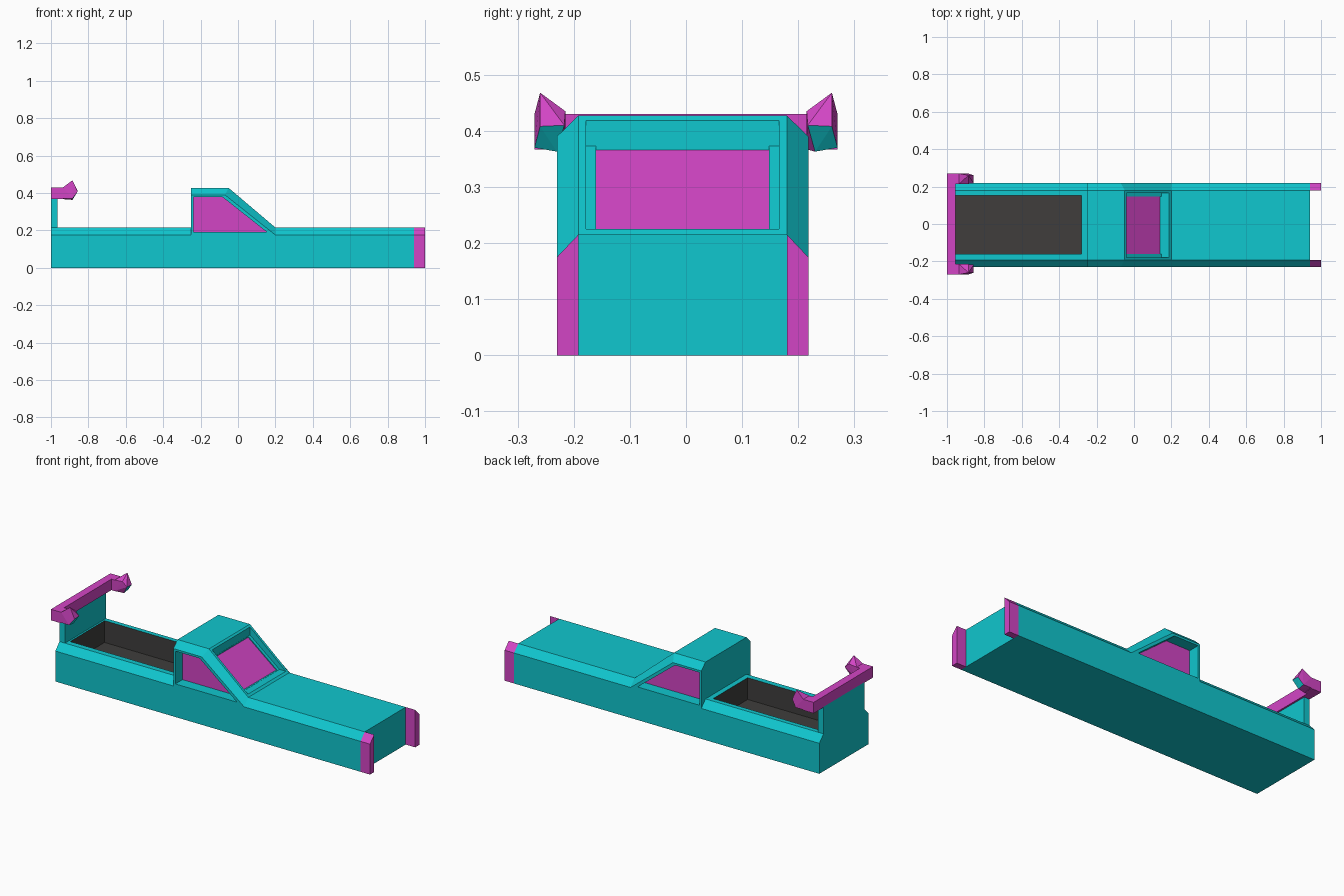
import bpy, bmesh

if "Cube" in bpy.data.objects:
    bpy.data.objects.remove(bpy.data.objects["Cube"])


def material(name, rgb):
    m = bpy.data.materials.new(name)
    m.diffuse_color = (*rgb, 1)
    m.use_nodes = True
    m.node_tree.nodes["Principled BSDF"].inputs["Base Color"].default_value = m.diffuse_color
    return m


MATS = [material("teal", (0.005, 0.57, 0.62)),
        material("dark_grey", (0.05, 0.048, 0.046)),
        material("magenta", (0.65, 0.06, 0.56))]


def finish(name, bm, mat):
    """mat is a slot index or a function (normal, centre) -> slot index."""
    bmesh.ops.recalc_face_normals(bm, faces=bm.faces)
    bm.normal_update()
    for f in bm.faces:
        f.material_index = mat(f.normal, f.calc_center_median()) if callable(mat) else mat
    me = bpy.data.meshes.new(name)
    bm.to_mesh(me)
    bm.free()
    for m in MATS:
        me.materials.append(m)
    ob = bpy.data.objects.new(name, me)
    bpy.context.collection.objects.link(ob)
    return ob


def loft(name, sections, mat=0):
    """Join (y, xz profile) sections along y and cap the ends."""
    bm = bmesh.new()
    rings = [[bm.verts.new((x, y, z)) for x, z in prof] for y, prof in sections]
    n = len(rings[0])
    for a, b in zip(rings, rings[1:]):
        for i in range(n):
            j = (i + 1) % n
            bm.faces.new((a[i], a[j], b[j], b[i]))
    bm.faces.new(rings[0])
    bm.faces.new(rings[-1])
    return finish(name, bm, mat)


def rect(x0, x1, z0, z1):
    return [(x0, z0), (x1, z0), (x1, z1), (x0, z1)]


def cut(target, cutter):
    cutter.hide_render = True
    mod = target.modifiers.new("cut", 'BOOLEAN')
    mod.operation = 'DIFFERENCE'
    mod.solver = 'EXACT'
    mod.object = cutter
    bpy.context.view_layer.objects.active = target
    bpy.ops.object.modifier_apply(modifier=mod.name)
    bpy.data.objects.remove(cutter)


# Body shell: one side profile, with bevelled shoulders and roof edges
Y0, Y1, Y2, Y3 = -0.23, -0.192, 0.18, 0.218
outer = [(-1, 0), (0.94, 0), (0.94, 0.175), (0.2, 0.175),
         (-0.07, 0.39), (-0.25, 0.39), (-0.25, 0.175), (-1, 0.175)]
inner = [(-1, 0), (0.94, 0), (0.94, 0.215), (0.2, 0.215),
         (-0.05, 0.427), (-0.25, 0.427), (-0.25, 0.215), (-1, 0.215)]
body = loft("body", [(Y0, outer), (Y1, inner), (Y2, inner), (Y3, outer)])

# Cargo bed
bed = rect(-0.955, -0.28, 0.09, 0.5)
cut(body, loft("bed_cutter", [(-0.16, bed), (0.153, bed)], 1))

# Windscreen recess, then the slightly deeper glass
recess = [(-0.04, 0.373), (0.147, 0.225), (0.3, 0.225), (0.3, 0.6), (-0.04, 0.6)]
cut(body, loft("screen_cutter", [(-0.178, recess), (0.166, recess)]))
glass = [(-0.0395, 0.366), (0.138, 0.2255), (0.158, 0.2255), (-0.0395, 0.386)]
cut(body, loft("glass_cutter", [(-0.16, glass), (0.148, glass)],
               lambda n, c: 2 if n.x < -0.3 and n.z < -0.3 else 0))

# Side windows: recess with a glass back face
window = [(-0.237, 0.19), (0.155, 0.19), (-0.083, 0.378), (-0.237, 0.378)]
for y_in, y_out in ((-0.165, -0.3), (0.153, 0.3)):
    cut(body, loft("window_cutter", [(y_in, window), (y_out, window)],
                   lambda n, c, y=y_in: 2 if abs(c.y - y) < 0.001 else 0))

# Front corner lights
for name, yo, yi in (("corner_light_right", Y0, Y1), ("corner_light_left", Y3, Y2)):
    loft(name, [(yo, rect(0.94, 1, 0, 0.175)), (yi, rect(0.94, 1, 0, 0.215))], 2)

# Tail wall and the bar on top
wall = rect(-1, -0.965, 0.21, 0.37)
loft("tail_wall", [(Y1, wall), (Y2, wall)])
bar = rect(-1, -0.955, 0.367, 0.43)
loft("spoiler_bar", [(-0.22, bar), (0.22, bar)], 2)

# Spoiler ends and upturned winglets
tip = [(-0.935, 0.27, 0.37), (-0.935, 0.27, 0.43), (-0.935, 0.215, 0.367), (-0.935, 0.215, 0.43),
       (-0.885, 0.26, 0.468), (-0.885, 0.215, 0.435), (-0.857, 0.26, 0.408),
       (-0.857, 0.217, 0.41), (-0.885, 0.27, 0.37), (-0.885, 0.23, 0.363)]
end = rect(-1, -0.935, 0.367, 0.43)
for side, s in (("right", -1), ("left", 1)):
    loft("spoiler_end_" + side, [(0.215 * s, end), (0.27 * s, end)], 2)
    bm = bmesh.new()
    for x, y, z in tip:
        bm.verts.new((x, y * s, z))
    bmesh.ops.convex_hull(bm, input=bm.verts)
    finish("winglet_" + side, bm, lambda n, c: 0 if n.x > 0.3 and n.z < -0.2 else 2)
